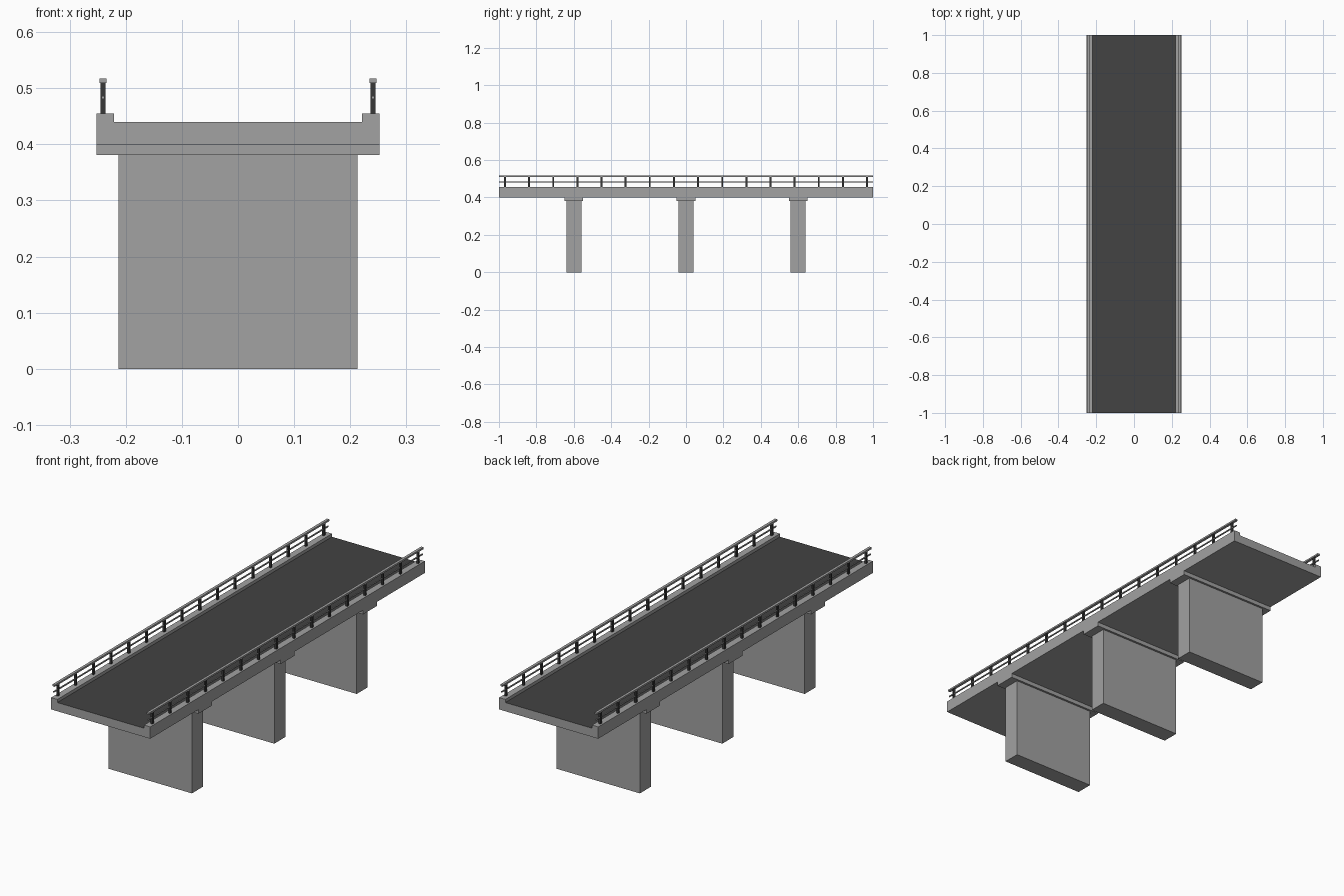
import bpy
import bmesh
from mathutils import Matrix, Vector

cube = bpy.data.objects.get("Cube")
if cube:
    bpy.data.objects.remove(cube, do_unlink=True)


def material(name, rgb):
    mat = bpy.data.materials.new(name)
    mat.use_nodes = True
    colour = (*rgb, 1.0)
    mat.diffuse_color = colour
    mat.node_tree.nodes["Principled BSDF"].inputs["Base Color"].default_value = colour
    return mat


concrete = material("concrete grey", (0.36, 0.36, 0.36))
asphalt = material("asphalt", (0.056, 0.056, 0.056))
dark_metal = material("dark metal", (0.04, 0.04, 0.04))


def finish(name, bm, *mats):
    bmesh.ops.recalc_face_normals(bm, faces=bm.faces)
    mesh = bpy.data.meshes.new(name)
    bm.to_mesh(mesh)
    bm.free()
    for mat in mats:
        mesh.materials.append(mat)
    obj = bpy.data.objects.new(name, mesh)
    bpy.context.collection.objects.link(obj)
    return obj


def add_box(bm, x, y, z):
    """Add a box from (low, high) ranges on each axis."""
    size = [hi - lo for lo, hi in (x, y, z)]
    centre = [(hi + lo) / 2 for lo, hi in (x, y, z)]
    bmesh.ops.create_cube(
        bm, size=1, matrix=Matrix.Translation(centre) @ Matrix.Diagonal((*size, 1)))


def box(name, mat, x, y, z):
    bm = bmesh.new()
    add_box(bm, x, y, z)
    return finish(name, bm, mat)


half_width, curb_inner, half_length = 0.2525, 0.221, 1.0
deck_bottom, road_top, curb_top = 0.40, 0.44, 0.4545

# Deck with raised curbs, extruded along the span
half_profile = [(half_width, deck_bottom), (half_width, curb_top),
                (curb_inner, curb_top), (curb_inner, road_top)]
profile = half_profile + [(-x, z) for x, z in reversed(half_profile)]
bm = bmesh.new()
end = bm.faces.new([bm.verts.new((x, -half_length, z)) for x, z in profile])
extruded = bmesh.ops.extrude_face_region(bm, geom=[end], use_keep_orig=True)
moved = [v for v in extruded["geom"] if isinstance(v, bmesh.types.BMVert)]
bmesh.ops.translate(bm, verts=moved, vec=Vector((0, 2 * half_length, 0)))
# Road surface is the upward face between the curbs
for face in bm.faces:
    centre = face.calc_center_median()
    if abs(centre.x) < 0.01 and abs(centre.z - road_top) < 0.001:
        face.material_index = 1
finish("deck", bm, concrete, asphalt)

# Piers and their caps
for label, y in (("front", -0.6), ("middle", 0.0), ("back", 0.6)):
    box(label + "_pier", concrete, (-0.213, 0.213), (y - 0.04, y + 0.04), (0, 0.381))
    box(label + "_pier_cap", concrete, (-half_width, half_width),
        (y - 0.05, y + 0.05), (0.381, deck_bottom))

# Railings on both curbs
post_count, first_post = 16, -0.968
step = -2 * first_post / (post_count - 1)
for side, x in (("left", 0.2405), ("right", -0.2405)):
    bm = bmesh.new()
    for i in range(post_count):
        y = first_post + i * step
        add_box(bm, (x - 0.0045, x + 0.0045), (y - 0.005, y + 0.005), (curb_top, 0.51))
    finish(side + "_railing_posts", bm, dark_metal)
    span = (-half_length, half_length)
    box(side + "_top_rail", concrete, (x - 0.0063, x + 0.0063), span, (0.509, 0.517))
    box(side + "_middle_rail", concrete, (x - 0.0025, x + 0.0025), span, (0.481, 0.486))
